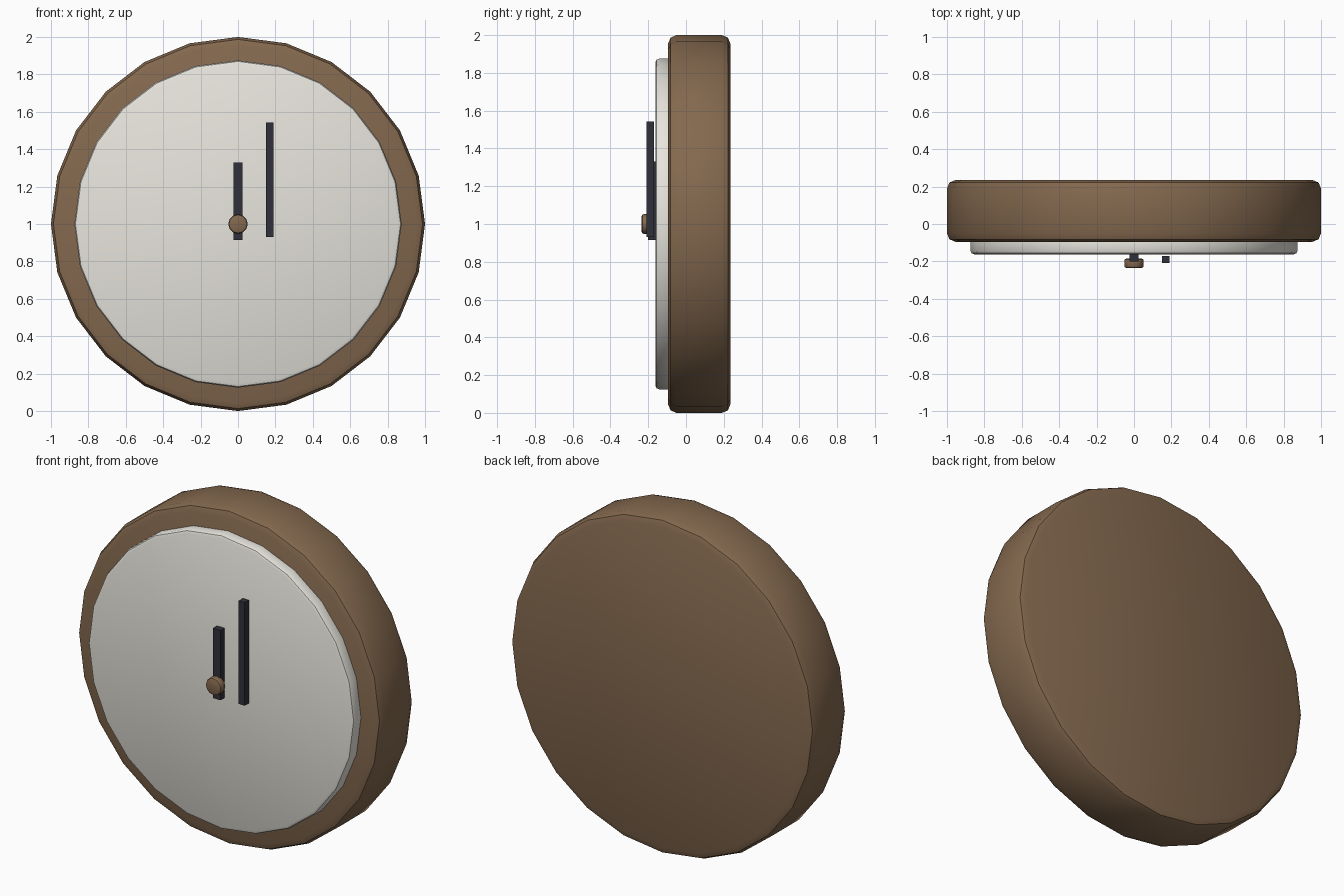
import bpy
import math

cube = bpy.data.objects.get("Cube")
if cube:
    bpy.data.objects.remove(cube, do_unlink=True)


def make_material(name, rgb):
    mat = bpy.data.materials.new(name)
    mat.use_nodes = True
    color = (*rgb, 1.0)
    mat.diffuse_color = color
    mat.node_tree.nodes["Principled BSDF"].inputs["Base Color"].default_value = color
    return mat


wood = make_material("brown wood", (0.23, 0.14, 0.077))
ivory = make_material("ivory dial", (0.80, 0.78, 0.72))
dark = make_material("dark metal", (0.03, 0.031, 0.042))

CENTER_Z = 1.0


def finish(obj, name, mat, bevel=0.0):
    obj.name = name
    obj.data.materials.append(mat)
    bpy.ops.object.transform_apply(location=False, rotation=True, scale=True)
    if bevel:
        mod = obj.modifiers.new("soft edge", "BEVEL")
        mod.width = bevel
        mod.segments = 2
        mod.limit_method = "ANGLE"
        mod.angle_limit = math.radians(40)
        bpy.ops.object.modifier_apply(modifier=mod.name)
        bpy.ops.object.shade_smooth_by_angle(angle=math.radians(32))
    return obj


def disc(name, radius, front, back, sides, mat, bevel):
    """Disc facing -y, with rounded rims."""
    bpy.ops.mesh.primitive_cylinder_add(
        vertices=sides, radius=radius, depth=back - front,
        location=(0, (front + back) / 2, CENTER_Z), rotation=(math.pi / 2, 0, 0))
    return finish(bpy.context.object, name, mat, bevel)


def hand(name, x, width, front, back, bottom, top):
    """Straight bar standing in front of the dial."""
    bpy.ops.mesh.primitive_cube_add(
        size=1, location=(x, (front + back) / 2, (bottom + top) / 2))
    obj = bpy.context.object
    obj.scale = (width, back - front, top - bottom)
    return finish(obj, name, dark)


# Case and dial
disc("clock_case", 1.0, -0.095, 0.235, 24, wood, 0.045)
disc("clock_dial", 0.875, -0.162, -0.06, 24, ivory, 0.02)

# Hands and centre knob
hand("hour_hand", 0.0, 0.05, -0.20, -0.16, 0.915, 1.33)
hand("minute_hand", 0.17, 0.04, -0.208, -0.17, 0.93, 1.543)
disc("center_knob", 0.052, -0.235, -0.185, 12, wood, 0.012)
